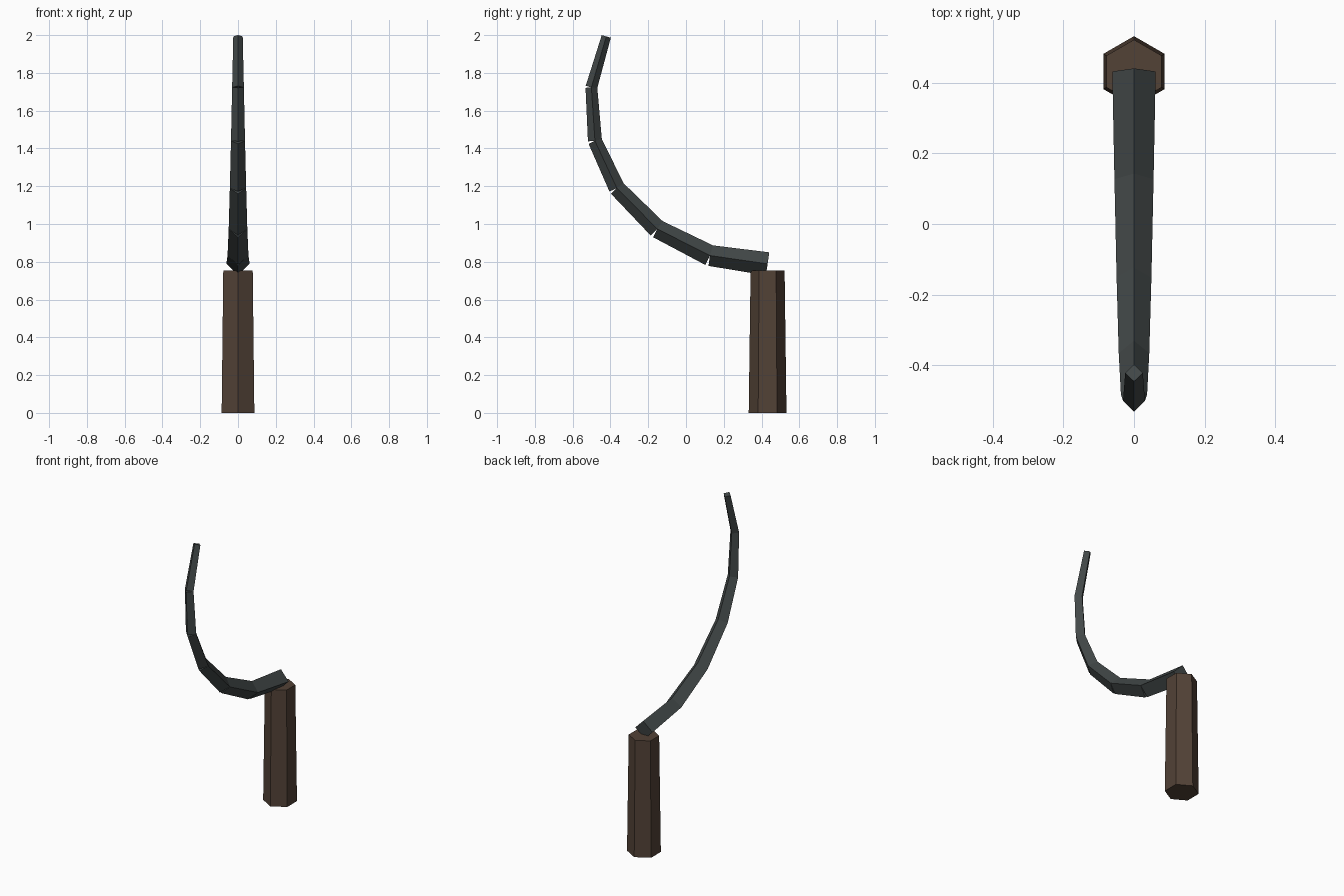
import bpy, bmesh, math
from mathutils import Vector

if "Cube" in bpy.data.objects:
    bpy.data.objects.remove(bpy.data.objects["Cube"])


def material(name, rgb):
    m = bpy.data.materials.new(name)
    m.diffuse_color = (*rgb, 1.0)
    m.use_nodes = True
    m.node_tree.nodes["Principled BSDF"].inputs["Base Color"].default_value = m.diffuse_color
    return m


wood = material("dark wood", (0.085, 0.054, 0.037))
iron = material("dark iron", (0.055, 0.065, 0.065))


def tapered_prism(name, start, end, r_start, r_end, sides, mat):
    """Capped prism between two points; one corner line lies in the YZ plane."""
    a, b = Vector(start), Vector(end)
    axis = (b - a).normalized()
    side = Vector((1, 0, 0))
    up = axis.cross(side)
    bm = bmesh.new()
    rings = []
    for centre, r in ((a, r_start), (b, r_end)):
        ring = []
        for i in range(sides):
            t = 2 * math.pi * i / sides
            ring.append(bm.verts.new(centre + r * (math.cos(t) * up + math.sin(t) * side)))
        rings.append(ring)
    for i in range(sides):
        j = (i + 1) % sides
        bm.faces.new((rings[0][i], rings[0][j], rings[1][j], rings[1][i]))
    for ring in rings:
        bm.faces.new(ring)
    bmesh.ops.recalc_face_normals(bm, faces=bm.faces)
    me = bpy.data.meshes.new(name)
    bm.to_mesh(me)
    bm.free()
    me.materials.append(mat)
    ob = bpy.data.objects.new(name, me)
    bpy.context.collection.objects.link(ob)
    return ob


# Handle: tapered hexagonal grip
tapered_prism("handle", (0, 0.432, 0), (0, 0.432, 0.755), 0.1, 0.09, 6, wood)

# Blade: chain of separate four-sided segments along a curved path
path = [(0.432, 0.789), (0.127, 0.833), (-0.152, 0.974), (-0.366, 1.19),
        (-0.482, 1.44), (-0.501, 1.723), (-0.422, 1.993)]
n = len(path) - 1
radii = [0.0615 + (0.025 - 0.0615) * i / n for i in range(n + 1)]
for i in range(n):
    tapered_prism(f"blade_segment_{i + 1}", (0, *path[i]), (0, *path[i + 1]),
                  radii[i], radii[i + 1], 4, iron)
